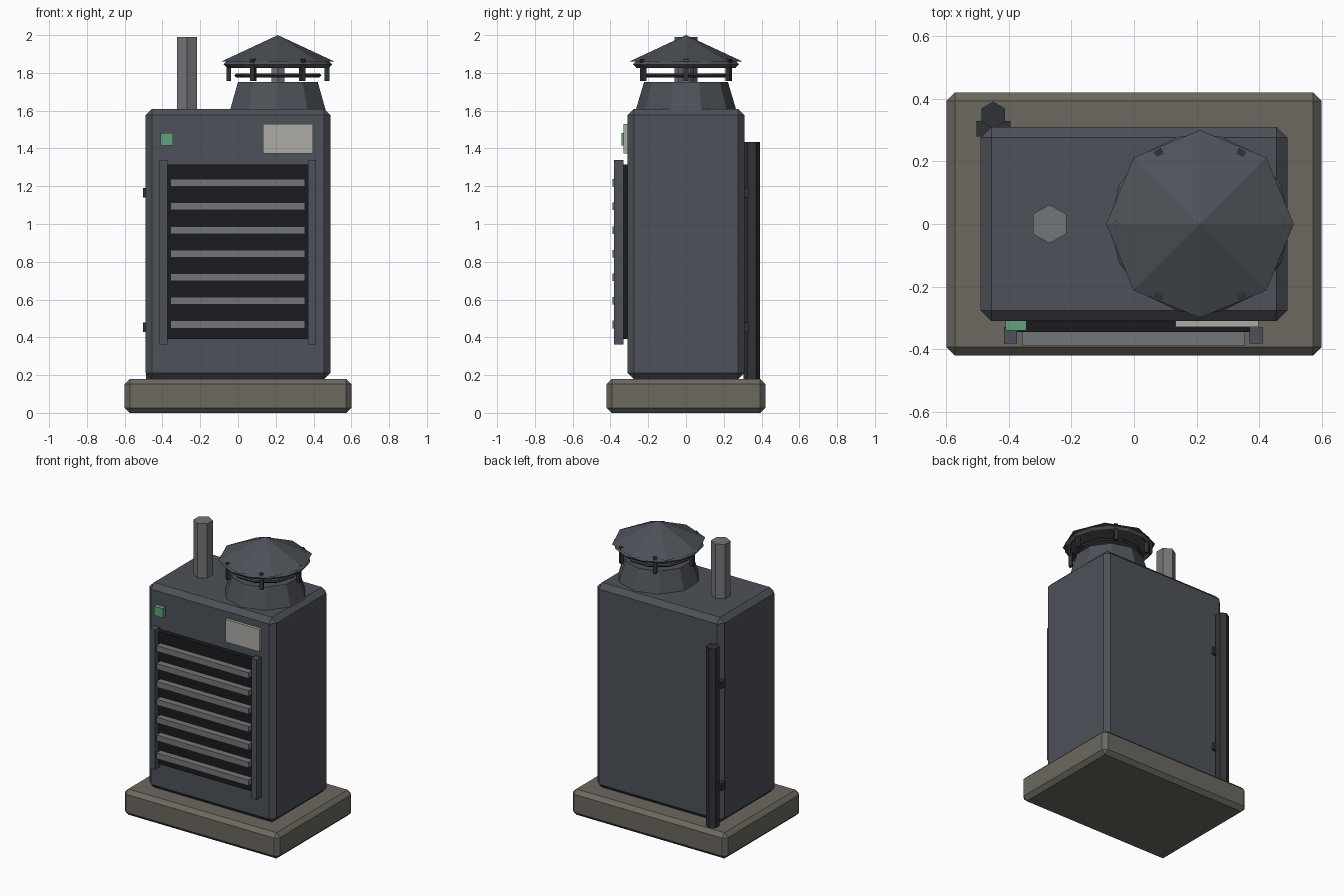
import bpy, math
from mathutils import Vector

if "Cube" in bpy.data.objects:
    bpy.data.objects.remove(bpy.data.objects["Cube"])


def mat(name, r, g, b):
    m = bpy.data.materials.new(name)
    m.diffuse_color = (r, g, b, 1)
    m.use_nodes = True
    m.node_tree.nodes["Principled BSDF"].inputs["Base Color"].default_value = m.diffuse_color
    return m


BODY = mat("painted_steel", 0.075, 0.085, 0.10)
DARK = mat("dark_steel", 0.03, 0.033, 0.038)
BLACK = mat("grille_black", 0.01, 0.011, 0.013)
METAL = mat("bare_metal", 0.17, 0.18, 0.19)
STONE = mat("concrete", 0.15, 0.14, 0.115)
PLATE = mat("plate_grey", 0.42, 0.41, 0.38)
GREEN = mat("indicator_green", 0.12, 0.36, 0.2)


def finish(name, m):
    o = bpy.context.object
    o.name = name
    o.data.materials.append(m)
    return o


def box(name, lo, hi, m, bevel=0):
    lo, hi = Vector(lo), Vector(hi)
    bpy.ops.mesh.primitive_cube_add(size=1, location=(lo + hi) / 2)
    o = finish(name, m)
    o.data.transform(((hi - lo).to_3d().to_4d() * 0 and None) or scale_matrix(hi - lo))
    if bevel:
        mod = o.modifiers.new("bevel", 'BEVEL')
        mod.width = bevel
        mod.segments = 1
    return o


def scale_matrix(v):
    from mathutils import Matrix
    return Matrix.Diagonal((v.x, v.y, v.z, 1))


def cone(name, x, y, z0, z1, r0, r1, n, m):
    bpy.ops.mesh.primitive_cone_add(vertices=n, radius1=r0, radius2=r1,
                                    depth=z1 - z0, location=(x, y, (z0 + z1) / 2))
    return finish(name, m)


def ring(name, x, z, r, t, n, m):
    bpy.ops.mesh.primitive_torus_add(major_radius=r, minor_radius=t, major_segments=n,
                                     minor_segments=4, location=(x, 0, z))
    return finish(name, m)


# Plinth and cabinet
box("plinth", (-0.6, -0.42, 0), (0.6, 0.42, 0.18), STONE, 0.027)
box("cabinet", (-0.49, -0.31, 0.178), (0.49, 0.31, 1.61), BODY, 0.034)

# Louvred front grille
box("grille_back", (-0.38, -0.345, 0.39), (0.375, -0.29, 1.315), BLACK)
for i in range(7):
    z = 0.468 + 0.125 * i
    box(f"slat_{i + 1}", (-0.358, -0.39, z - 0.02), (0.355, -0.335, z + 0.02), METAL)
for side, x in (("left", -0.395), ("right", 0.391)):
    box(f"grille_rail_{side}", (x - 0.021, -0.382, 0.362), (x + 0.021, -0.33, 1.34), BODY)

# Plate and indicator
box("data_plate", (0.133, -0.33, 1.373), (0.398, -0.30, 1.53), PLATE)
box("indicator", (-0.411, -0.341, 1.416), (-0.343, -0.30, 1.481), GREEN)

# Vent stack
cone("vent_stack", -0.27, 0, 1.59, 1.99, 0.062, 0.062, 6, METAL)

# Chimney cowl with rain cap
CX = 0.211
cone("cowl", CX, 0, 1.60, 1.752, 0.267, 0.222, 10, BODY)
cone("cowl_stem", CX, 0, 1.74, 1.87, 0.04, 0.04, 6, METAL)
ring("cowl_band", CX, 1.787, 0.22, 0.011, 10, DARK)
ring("cap_rim", CX, 1.845, 0.27, 0.018, 14, BODY)
cone("rain_cap", CX, 0, 1.86, 2.0, 0.30, 0, 8, BODY)
for i in range(6):
    a = math.tau * i / 6
    o = box(f"cap_post_{i + 1}", (-0.0125, -0.0125, 1.756), (0.0125, 0.0125, 1.873), DARK)
    o.location.x = CX + 0.26 * math.cos(a)
    o.location.y = 0.26 * math.sin(a)
    o.rotation_euler.z = a

# Rear conduit with clamps
cone("conduit", -0.45, 0.348, 0.178, 1.433, 0.043, 0.043, 6, DARK)
for i, z in enumerate((0.453, 1.165)):
    box(f"conduit_clamp_{i + 1}", (-0.503, 0.28, z - 0.025), (-0.395, 0.33, z + 0.025), DARK)
